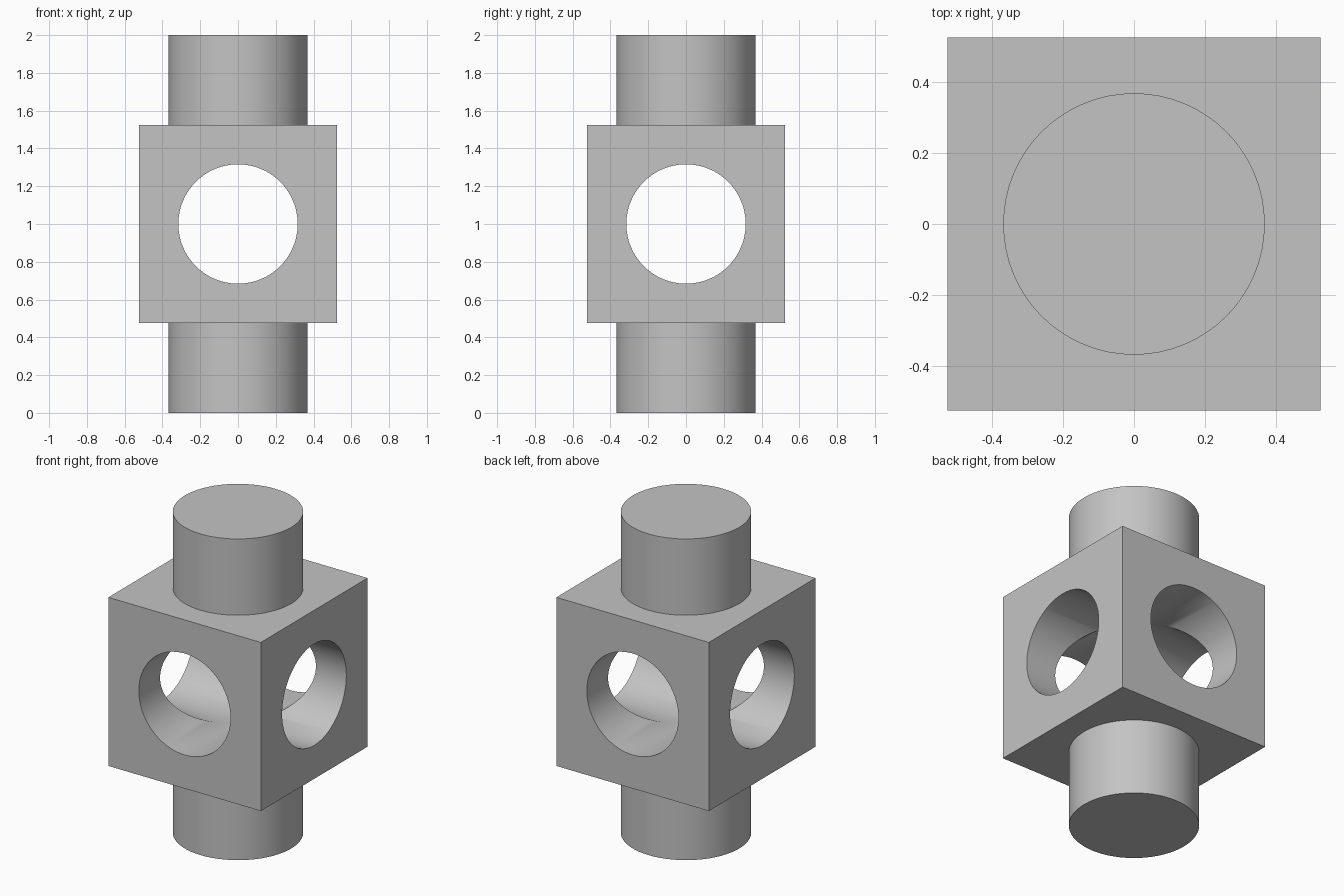
import bpy
import math

HALF = 0.525      # half the block's width
SHAFT_R = 0.368
BORE_R = 0.316
SIDES = 64

old = bpy.data.objects.get("Cube")
if old:
    bpy.data.objects.remove(old, do_unlink=True)

grey = bpy.data.materials.new("plain grey")
grey.use_nodes = True
colour = (0.55, 0.55, 0.55, 1)
grey.diffuse_color = colour
grey.node_tree.nodes["Principled BSDF"].inputs["Base Color"].default_value = colour


def cylinder(name, radius, depth, rotation=(0, 0, 0)):
    bpy.ops.mesh.primitive_cylinder_add(vertices=SIDES, radius=radius, depth=depth,
                                        location=(0, 0, 1), rotation=rotation)
    obj = bpy.context.object
    obj.name = name
    obj.data.materials.append(grey)
    return obj


def combine(target, tool, operation):
    """Apply a boolean to the target and discard the tool."""
    tool.hide_render = True
    mod = target.modifiers.new(tool.name, 'BOOLEAN')
    mod.operation = operation
    mod.solver = 'EXACT'
    mod.object = tool
    bpy.context.view_layer.objects.active = target
    bpy.ops.object.modifier_apply(modifier=mod.name)
    bpy.data.objects.remove(tool, do_unlink=True)


# Central block
bpy.ops.mesh.primitive_cube_add(size=2 * HALF, location=(0, 0, 1))
block = bpy.context.object
block.name = "bored_block_with_shaft"
block.data.materials.append(grey)

# Upright shaft, standing out above and below the block
combine(block, cylinder("shaft", SHAFT_R, 2), 'UNION')

# Crossing bores, front to back and side to side
quarter = math.pi / 2
combine(block, cylinder("bore_front_back", BORE_R, 3, (quarter, 0, 0)), 'DIFFERENCE')
combine(block, cylinder("bore_sides", BORE_R, 3, (quarter, 0, quarter)), 'DIFFERENCE')

# Smooth the round walls, keep the rims sharp
bpy.ops.object.select_all(action='DESELECT')
block.select_set(True)
bpy.context.view_layer.objects.active = block
bpy.ops.object.shade_smooth_by_angle(angle=math.radians(30))
